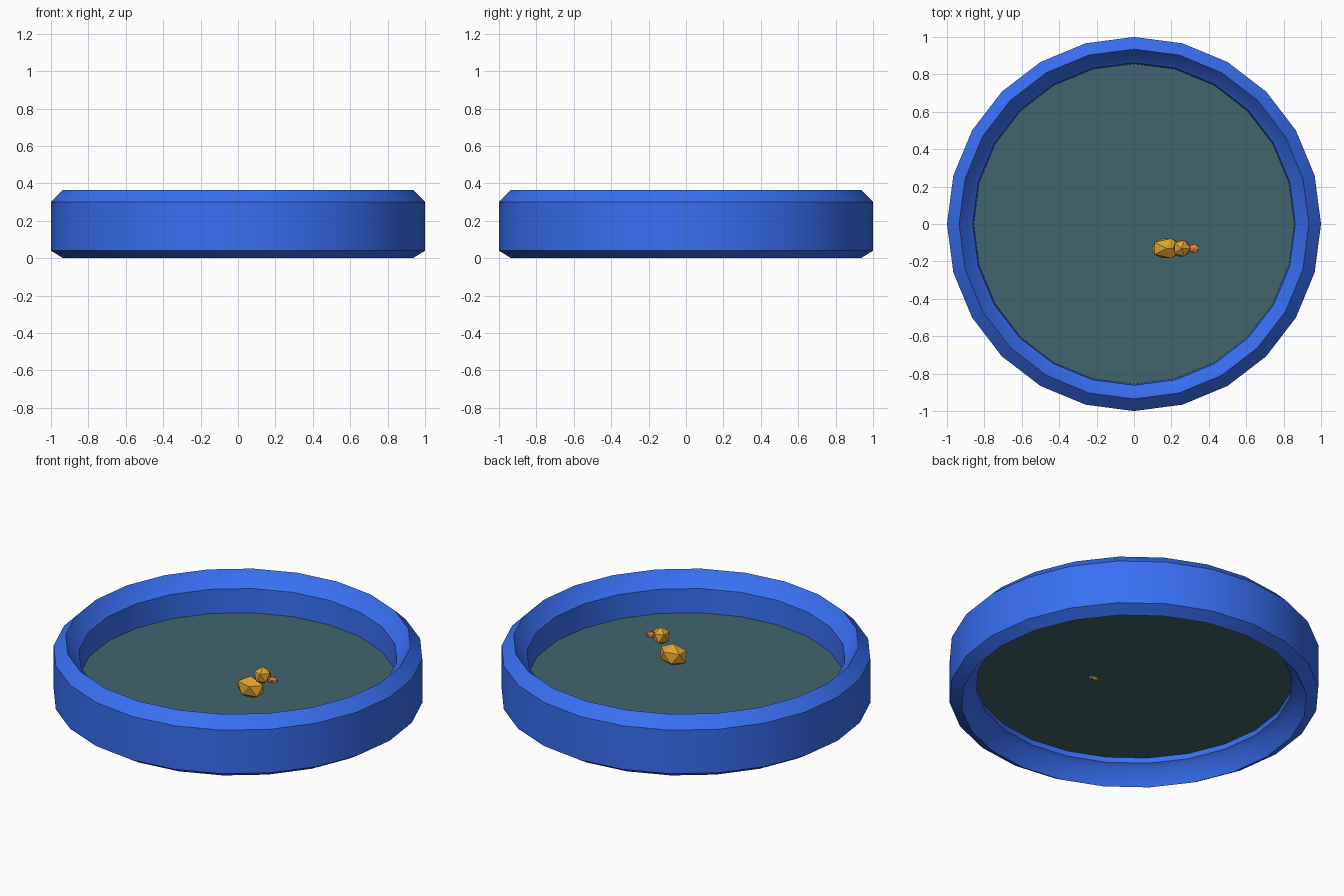
import bpy, bmesh, math

if "Cube" in bpy.data.objects:
    bpy.data.objects.remove(bpy.data.objects["Cube"])

N = 24


def material(name, color):
    m = bpy.data.materials.new(name)
    m.diffuse_color = (*color, 1.0)
    m.use_nodes = True
    m.node_tree.nodes["Principled BSDF"].inputs["Base Color"].default_value = m.diffuse_color
    return m


BLUE = material("pool_blue", (0.04, 0.16, 0.90))
TEAL = material("water_teal", (0.05, 0.13, 0.15))
YELLOW = material("toy_yellow", (0.72, 0.36, 0.03))
ORANGE = material("toy_orange", (0.70, 0.22, 0.06))


def add_mesh(name, bm, mat):
    bmesh.ops.recalc_face_normals(bm, faces=bm.faces[:])
    me = bpy.data.meshes.new(name)
    bm.to_mesh(me)
    bm.free()
    me.materials.append(mat)
    ob = bpy.data.objects.new(name, me)
    bpy.context.collection.objects.link(ob)
    return ob


# Inflated wall: a closed profile (radius, height) swept round in 24 steps
profile = [(0.935, 0.0), (1.0, 0.04), (1.0, 0.30), (0.935, 0.365),
           (0.89, 0.305), (0.862, 0.28), (0.855, 0.105), (0.887, 0.085)]
bm = bmesh.new()
rings = []
for i in range(N):
    a = 2 * math.pi * i / N
    rings.append([bm.verts.new((r * math.cos(a), r * math.sin(a), z)) for r, z in profile])
for i in range(N):
    a, b = rings[i], rings[(i + 1) % N]
    for j in range(len(profile)):
        k = (j + 1) % len(profile)
        bm.faces.new((a[j], b[j], b[k], a[k]))
wall = add_mesh("pool_wall", bm, BLUE)
bpy.context.view_layer.objects.active = wall
wall.select_set(True)
bpy.ops.object.shade_smooth_by_angle(angle=math.radians(30))
wall.select_set(False)

# Water surface
bm = bmesh.new()
bm.faces.new([bm.verts.new((0.86 * math.cos(2 * math.pi * i / N),
                            0.86 * math.sin(2 * math.pi * i / N), 0.138)) for i in range(N)])
water = add_mesh("water", bm, TEAL)


# Floating toy from low-poly balls
def ball(name, loc, size, mat):
    bm = bmesh.new()
    bmesh.ops.create_icosphere(bm, subdivisions=1, radius=1.0)
    bmesh.ops.scale(bm, vec=size, verts=bm.verts[:])
    bmesh.ops.translate(bm, vec=loc, verts=bm.verts[:])
    return add_mesh(name, bm, mat)


ball("toy_body", (0.175, -0.13, 0.19), (0.09, 0.062, 0.065), YELLOW)
ball("toy_head", (0.255, -0.13, 0.282), (0.052, 0.052, 0.052), YELLOW)
ball("toy_beak", (0.32, -0.13, 0.27), (0.033, 0.027, 0.017), ORANGE)
